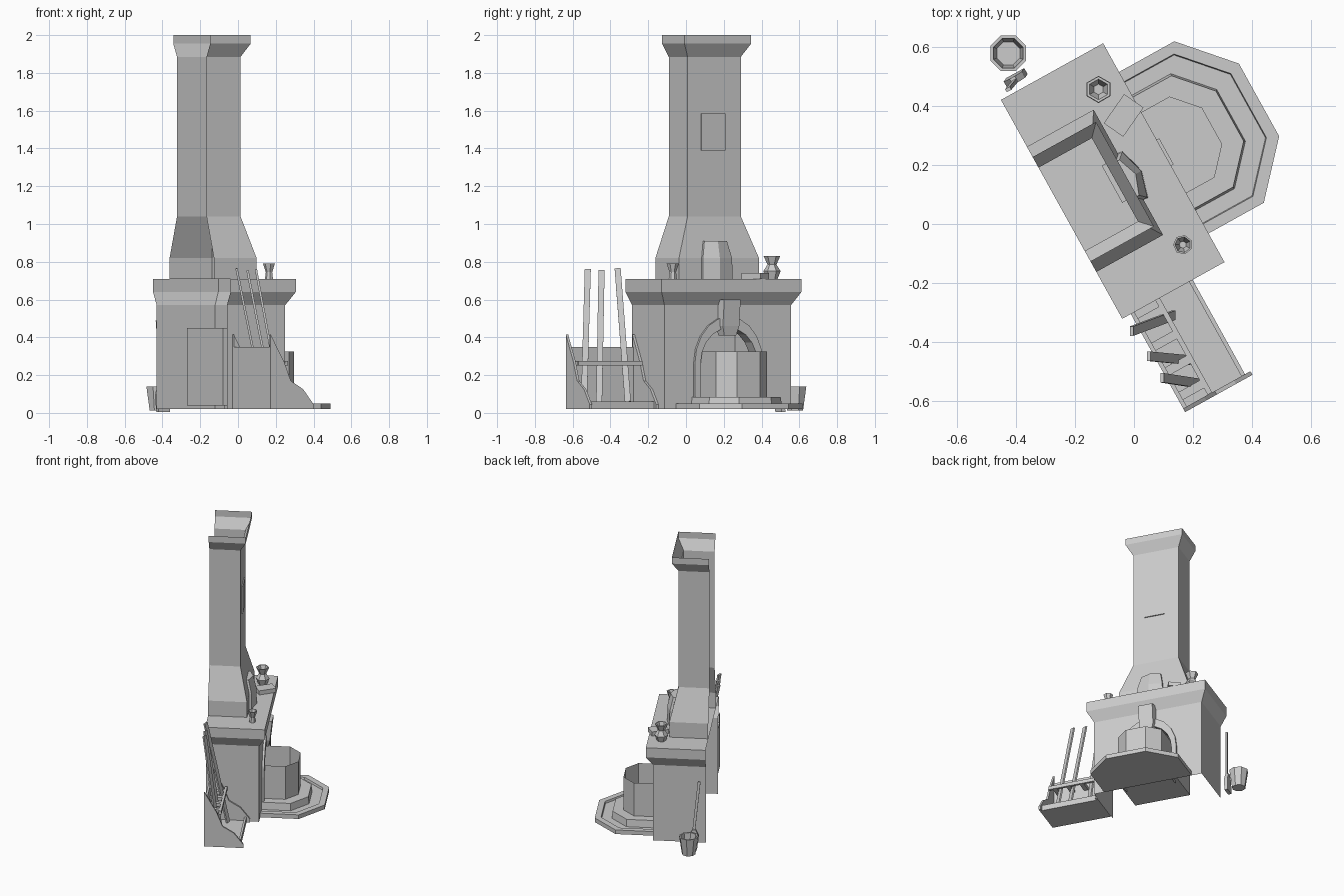
import bpy, bmesh
from math import pi, cos, sin, radians
from mathutils import Matrix, Vector

if "Cube" in bpy.data.objects:
    bpy.data.objects.remove(bpy.data.objects["Cube"])

# Local frame: x along the mantel, y out of the hearth; turned into place at the end
TURN = Matrix.Rotation(radians(-61), 4, 'Z')
C = -0.162           # centre of the fireplace along the mantel
BACK, FRONT = -0.19, 0.163


def build(name, verts, faces, world=False):
    me = bpy.data.meshes.new(name)
    me.from_pydata([tuple(v) for v in verts], [], faces)
    bm = bmesh.new()
    bm.from_mesh(me)
    bmesh.ops.recalc_face_normals(bm, faces=bm.faces)
    bm.to_mesh(me)
    bm.free()
    if not world:
        me.transform(TURN)
    ob = bpy.data.objects.new(name, me)
    bpy.context.collection.objects.link(ob)
    return ob


def loft(name, rings, closed=True, caps="", world=False):
    """Skin a stack of equal-length rings; caps may hold 'b' and 't'."""
    n = len(rings[0])
    verts = [p for r in rings for p in r]
    faces = []
    for k in range(len(rings) - 1):
        for i in range(n if closed else n - 1):
            j = (i + 1) % n
            faces.append((k*n+i, k*n+j, (k+1)*n+j, (k+1)*n+i))
    if "b" in caps:
        faces.append(tuple(range(n))[::-1])
    if "t" in caps:
        faces.append(tuple(range(len(verts)-n, len(verts))))
    return build(name, verts, faces, world)


def shell(hw, front, z):
    """Three-sided wall section, open at the back."""
    return [(C-hw, BACK, z), (C-hw, front, z), (C+hw, front, z), (C+hw, BACK, z)]


def box(name, lo, hi):
    r = [[(lo[0], lo[1], z), (hi[0], lo[1], z), (hi[0], hi[1], z), (lo[0], hi[1], z)]
         for z in (lo[2], hi[2])]
    return loft(name, r, caps="bt")


def turned(name, x, y, profile, sides, caps="b"):
    """Lathed vessel at a world position."""
    rings = [[(x+r*cos(2*pi*(i+.5)/sides), y+r*sin(2*pi*(i+.5)/sides), z)
              for i in range(sides)] for r, z in profile]
    return loft(name, rings, caps=caps, world=True)


def bar(name, p, q, w, t, side):
    """Flat strip between two world points, widest along side."""
    p, q = Vector(p), Vector(q)
    d = (q-p).normalized()
    s = (Vector(side) - d*d.dot(Vector(side))).normalized()
    u = d.cross(s)*t/2
    s = s*w/2
    return loft(name, [[e-s-u, e+s-u, e+s+u, e-s+u] for e in (p, q)],
                caps="bt", world=True)


def arch(rx, top, y, spring=0.26, n=10):
    pts = [(C-rx, y, 0.02)]
    pts += [(C-rx*cos(pi*i/n), y, spring+(top-spring)*sin(pi*i/n)) for i in range(n+1)]
    return pts + [(C+rx, y, 0.02)]


# Hearth body: side walls and a front wall with the arched opening
HW = 0.383
for s, nm in ((-1, "left"), (1, "right")):
    x = C + s*HW
    build("body_side_"+nm, [(x, BACK, .02), (x, FRONT, .02), (x, FRONT, .57), (x, BACK, .57)],
          [(0, 1, 2, 3)])
wall = [(C-HW, FRONT, .02)] + arch(.172, .45, FRONT) + \
       [(C+HW, FRONT, .02), (C+HW, FRONT, .57), (C-HW, FRONT, .57)]
build("body_front", wall, [tuple(range(len(wall)))])

# Arch surround, keystone and firebox
loft("arch_surround", [arch(.207, .51, FRONT), arch(.207, .51, .178),
                       arch(.172, .45, .178), arch(.172, .45, .10)], closed=False)
loft("keystone", [[(C-w, FRONT-.02, z), (C-w*.8, y, z), (C+w*.8, y, z), (C+w, FRONT-.02, z)]
                  for w, y, z in ((.045, .19, .41), (.062, .2, .46), (.062, .215, .6))], caps="bt")
fx0, fx1, fy0, fy1 = C-.195, C+.195, -.11, FRONT-.003
fire = [(fx0, fy1), (fx0, fy0), (fx1, fy0), (fx1, fy1)]
build("firebox", [(*p, z) for z in (.04, .45) for p in fire],
      [(0, 1, 5, 4), (1, 2, 6, 5), (2, 3, 7, 6), (0, 1, 2, 3), (4, 5, 6, 7)])

# Mantel, hood, chimney and its flared crown
loft("mantel", [shell(HW, FRONT, .57), shell(.423, .205, .64), shell(.423, .205, .71)],
     closed=False, caps="t")
loft("chimney", [shell(.242, .068, .71), shell(.242, .068, .82), shell(.161, .016, 1.04),
                 shell(.161, .016, 1.885), shell(.202, .055, 1.955), shell(.202, .055, 2.0)],
     closed=False)
box("chimney_brick", (-.225, 0, 1.39), (-.082, .024, 1.585))


# Stepped hearth base with raised rim, and the fire guard
def bay(hw, front, z, back=FRONT):
    cut = .55*hw
    return [(C-hw, back, z), (C-hw, front-.9*cut, z), (C-hw+cut, front, z),
            (C+hw-cut, front, z), (C+hw, front-.9*cut, z), (C+hw, back, z)]


loft("hearth_base", [bay(.312, .573, .02), bay(.312, .573, .05), bay(.275, .533, .05),
                     bay(.272, .53, .035), bay(.222, .465, .035), bay(.215, .46, .085),
                     bay(.155, .39, .085)], closed=False, caps="b")
loft("fire_guard", [bay(.155, .39, .04, .05), bay(.155, .39, .325, .05)], closed=False)

# Curved plaque leaning on the hood
loft("plaque", [[(-.145-w, y-.035, z), (-.145-w, y, z), (-.145, y+.025, z),
                 (-.145+w, y, z), (-.145+w, y-.035, z)]
                for w, y, z in ((.09, .085, .71), (.088, .083, .82), (.068, .062, .91))], caps="bt")

# Mantel ornaments
turned("cup", .165, -.07, [(.022, .71), (.018, .745), (.033, .79), (.027, .79), (.012, .735)], 7, "bt")
turned("jug", -.12, .455, [(.03, .71), (.046, .75), (.024, .785), (.044, .83),
                           (.035, .83), (.018, .785)], 6, "bt")
book = box("book", (-.06, -.04, .71), (.06, .04, .74))
book.data.transform(TURN.inverted())
book.data.transform(Matrix.Translation((-.035, .367, 0)) @ Matrix.Rotation(radians(55), 4, 'Z'))

# Bucket and shovel by the left wall
turned("bucket", -.425, .577, [(.046, .012), (.065, .14), (.054, .14), (.042, .03)], 8, "bt")
bar("shovel_handle", (-.425, .455, .49), (-.4, .485, .12), .018, .012, (.875, .485, 0))
side = Vector((.875, .485, 0))
loft("shovel_blade", [[Vector(c)-side*w, Vector(c)+side*w,
                       Vector(c)+side*w+Vector((-.012, .02, 0)),
                       Vector(c)-side*w+Vector((-.012, .02, 0))]
                      for c, w in (((-.4, .475, .15), .01), ((-.398, .478, .1), .035),
                                   ((-.39, .49, .005), .035))], caps="bt", world=True)

# Tool rack: two shaped end boards, back, floor, lip and rail
prof = [(-.157, .02), (-.157, .415), (-.075, .27), (-.035, .17), (.04, .125), (.103, .045), (.103, .02)]
for nm, x in (("inner", .224), ("outer", .626)):
    loft("rack_end_"+nm, [[(x+d, y, z) for y, z in prof] for d in (0, .014)], caps="bt")
box("rack_back", (.238, -.157, .02), (.626, -.143, .35))
box("rack_floor", (.238, -.143, .02), (.626, .07, .032))
box("rack_lip", (.238, .068, .02), (.626, .082, .06))
box("rack_rail", (.238, -.062, .25), (.626, -.045, .275))
for i in range(4):
    x = .285 + i*.095
    box(f"rack_divider_{i+1}", (x, -.143, .25), (x+.03, -.062, .272))

# Fire irons leaning in the rack
irons = [((-.008, -.362, .765), (.135, -.308, .06)),
         ((.05, -.447, .755), (.185, -.46, .06)),
         ((.095, -.52, .76), (.225, -.54, .06))]
for i, (p, q) in enumerate(irons):
    bar(f"fire_iron_{i+1}", p, q, .032, .012, (0, 1, 0))
